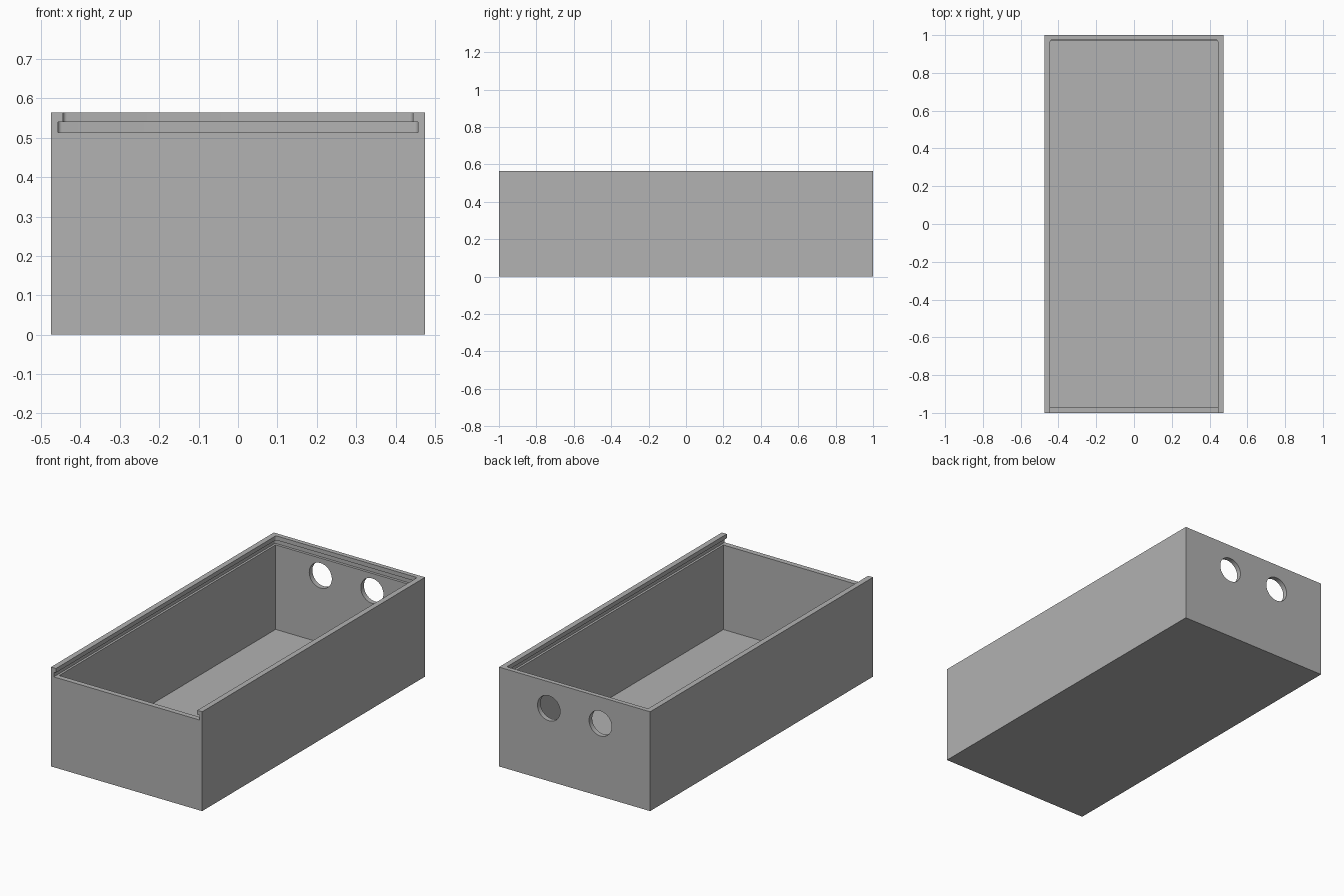
import bpy
import bmesh
import math

old = bpy.data.objects.get("Cube")
if old:
    bpy.data.objects.remove(old, do_unlink=True)

W, L, H = 0.475, 1.0, 0.564      # half width, half length, height
INNER, GROOVE = 0.444, 0.457     # half widths of cavity and lid groove
SLOT_LOW, SLOT_HIGH = 0.513, 0.54

grey = bpy.data.materials.new("plain_grey")
grey.use_nodes = True
grey.diffuse_color = (0.445, 0.445, 0.445, 1)
grey.node_tree.nodes["Principled BSDF"].inputs["Base Color"].default_value = grey.diffuse_color


def finish(name, bm):
    mesh = bpy.data.meshes.new(name)
    bm.to_mesh(mesh)
    bm.free()
    mesh.materials.append(grey)
    obj = bpy.data.objects.new(name, mesh)
    bpy.context.collection.objects.link(obj)
    return obj


def block(name, half_x, y0, y1, z0, z1, corner=0):
    """Box between limits; corner rounds its upright edges at the back."""
    bm = bmesh.new()
    bmesh.ops.create_cube(bm, size=1)
    for v in bm.verts:
        v.co.x *= 2 * half_x
        v.co.y = y1 if v.co.y > 0 else y0
        v.co.z = z1 if v.co.z > 0 else z0
    if corner:
        edges = [e for e in bm.edges
                 if all(v.co.y == e.verts[0].co.y and v.co.y > 0 for v in e.verts)
                 and abs(e.verts[0].co.x - e.verts[1].co.x) < 0.001]
        bmesh.ops.bevel(bm, geom=edges, offset=corner, segments=4,
                        profile=0.5, affect='EDGES')
    return finish(name, bm)


def drill(name, x, z, radius):
    bm = bmesh.new()
    bmesh.ops.create_cone(bm, cap_ends=True, segments=48,
                          radius1=radius, radius2=radius, depth=0.2)
    obj = finish(name, bm)
    obj.rotation_euler.x = math.pi / 2
    obj.location = (x, L, z)
    return obj


# Solid body
box = block("box_body", W, -L, L, 0, H)

# Lid opening, sliding lid groove, main cavity and two holes in the back wall
cutters = [
    block("lid_opening_cutter", INNER, -1.2, 0.974, 0.53, 0.7, 0.01),
    block("lid_groove_cutter", GROOVE, -1.2, 0.987, SLOT_LOW, SLOT_HIGH, 0.01),
    block("cavity_cutter", INNER, -0.97, 0.972, 0.033, 0.525),
    drill("left_hole_cutter", 0.162, 0.414, 0.071),
    drill("right_hole_cutter", -0.162, 0.414, 0.071),
]
bpy.ops.object.select_all(action='DESELECT')
bpy.context.view_layer.objects.active = box
box.select_set(True)
for cutter in cutters:
    cutter.hide_render = True
    mod = box.modifiers.new(cutter.name, 'BOOLEAN')
    mod.operation = 'DIFFERENCE'
    mod.solver = 'EXACT'
    mod.object = cutter
    bpy.ops.object.modifier_apply(modifier=mod.name)
for cutter in cutters:
    bpy.data.objects.remove(cutter, do_unlink=True)

# Round holes smooth, box edges crisp
bpy.ops.object.shade_smooth_by_angle(angle=math.radians(30))
